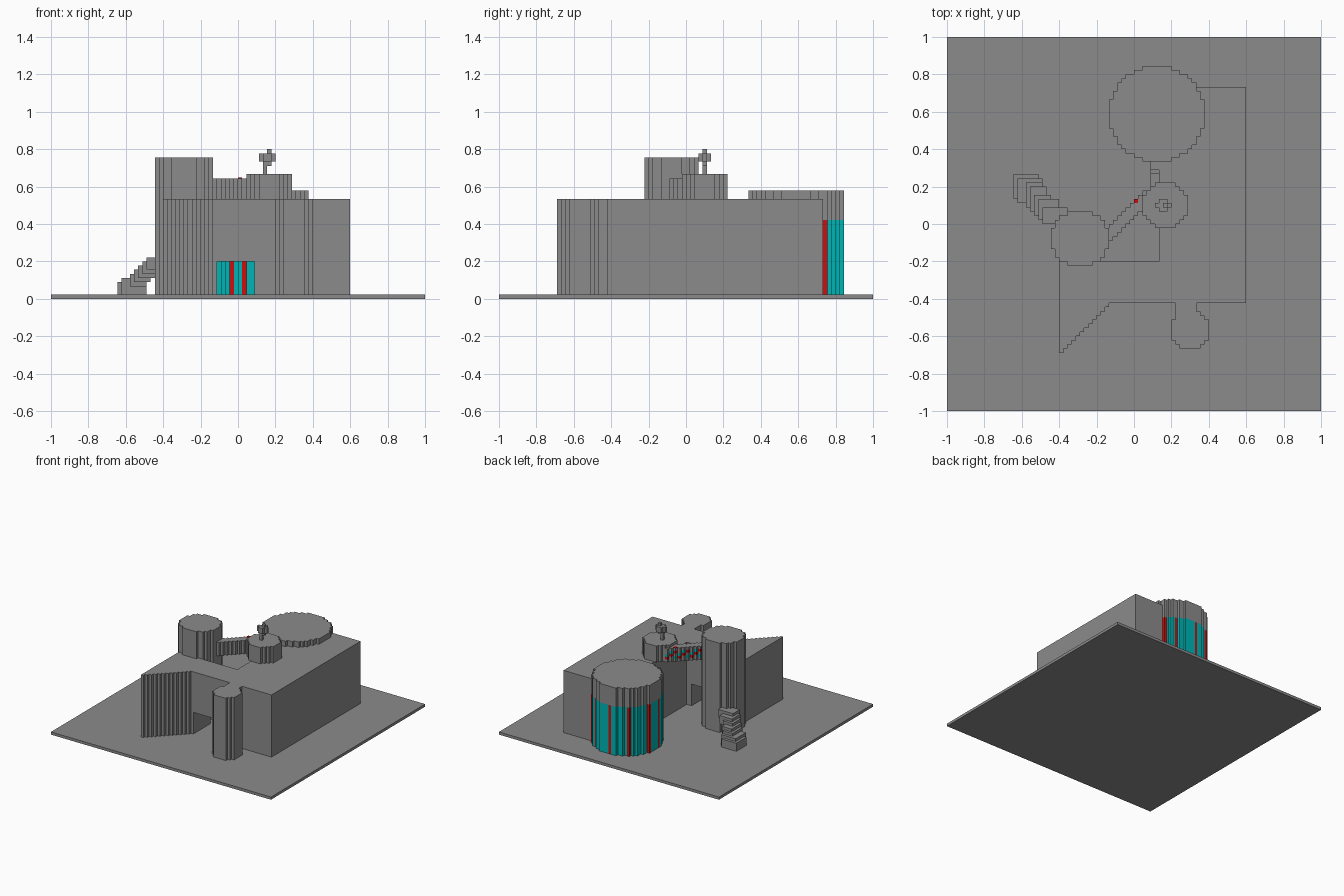
import bpy, bmesh, math

if "Cube" in bpy.data.objects:
    bpy.data.objects.remove(bpy.data.objects["Cube"])

V = 2 / 90          # block size: the whole model is 90 blocks wide
HALF = 45


def material(name, rgb):
    m = bpy.data.materials.new(name)
    m.diffuse_color = (*rgb, 1)
    m.use_nodes = True
    m.node_tree.nodes["Principled BSDF"].inputs["Base Color"].default_value = m.diffuse_color
    return m


MATS = [material("stone_grey", (0.26, 0.26, 0.26)),
        material("teal", (0.0, 0.46, 0.46)),
        material("red", (0.62, 0.004, 0.004))]


def prism(name, cells, z0, z1, rule=None, cuts=()):
    """Extrude a set of grid cells; rule(x, y, z, nx, ny) picks side colours."""
    cells = set(cells)
    bm = bmesh.new()
    levels = sorted({z0, z1, *cuts})

    def quad(pts, mat=0):
        f = bm.faces.new([bm.verts.new(((x - HALF) * V, (y - HALF) * V, z * V))
                          for x, y, z in pts])
        f.material_index = mat

    for x, y in cells:
        ring = [(x, y), (x + 1, y), (x + 1, y + 1), (x, y + 1)]
        quad([(*p, z1) for p in ring])
        quad([(*p, z0) for p in reversed(ring)])
        for i, (nx, ny) in enumerate([(0, -1), (1, 0), (0, 1), (-1, 0)]):
            if (x + nx, y + ny) in cells:
                continue
            a, b = ring[i], ring[(i + 1) % 4]
            for lo, hi in zip(levels, levels[1:]):
                mat = rule(x, y, lo, nx, ny) if rule else 0
                quad([(*a, lo), (*b, lo), (*b, hi), (*a, hi)], mat)
    bmesh.ops.remove_doubles(bm, verts=bm.verts, dist=V * 0.01)
    bmesh.ops.dissolve_limit(bm, angle_limit=0.01, verts=bm.verts, edges=bm.edges,
                             delimit={'MATERIAL'})
    me = bpy.data.meshes.new(name)
    bm.to_mesh(me)
    bm.free()
    for m in MATS:
        me.materials.append(m)
    ob = bpy.data.objects.new(name, me)
    bpy.context.collection.objects.link(ob)
    return ob


def rect(x0, x1, y0, y1):
    return {(x, y) for x in range(x0, x1) for y in range(y0, y1)}


def disc(x0, x1, y0, y1):
    cx, cy, rx, ry = (x0 + x1) / 2, (y0 + y1) / 2, (x1 - x0) / 2, (y1 - y0) / 2
    return {(x, y) for x, y in rect(x0, x1, y0, y1)
            if ((x + .5 - cx) / rx) ** 2 + ((y + .5 - cy) / ry) ** 2 <= 1.01}


# base slab
prism("base_slab", rect(0, 90, 0, 90), 0, 1)

# L-shaped building with wedge wing and front column; gateway through the front wing
drum = disc(39, 62, 60, 83)
body = rect(51, 72, 36, 78) | rect(27, 72, 26, 36)
body |= {(x, y) for x, y in rect(27, 39, 14, 26) if y - 14 >= x - 27}
body |= disc(54, 63, 15, 24) | rect(55, 60, 22, 26)
body -= drum
gate = rect(40, 49, 26, 36)
prism("building_lower", body - gate, 1, 9)
prism("building_upper", body, 9, 24)

# big drum: teal glazing with red uprights below a grey band
STRIPES = [41, 57, 97, 130, 165, 193, 230, 248]
stripe_cells = set()
rim = [c for c in drum if any((c[0] + i, c[1] + j) not in drum
                              for i, j in ((1, 0), (-1, 0), (0, 1), (0, -1)))]
for s in STRIPES:
    a = math.radians(s)
    px, py = 50 + 11 * math.cos(a), 71 + 11 * math.sin(a)
    stripe_cells.add(min(rim, key=lambda c: (c[0] - px) ** 2 + (c[1] - py) ** 2))


def drum_rule(x, y, z, nx, ny):
    if z >= 19:
        return 0
    return 2 if (x, y) in stripe_cells else 1


prism("drum", drum, 1, 26, drum_rule, cuts=(19,))

# tall tower and roof turret
tower = disc(25, 39, 35, 48)
turret = disc(47, 58, 44, 55)
prism("tower", tower - body, 1, 34)
prism("tower_over_roof", tower & body, 24, 34)
prism("turret", turret, 24, 30)

# diagonal walkway with coloured panels on its courtyard side
walk = {(x, y) for x, y in rect(38, 48, 38, 54) if x + 2 <= y <= x + 5}
walk -= tower | turret


def walk_rule(x, y, z, nx, ny):
    if (nx == -1 or ny == 1) and 24 < z < 28:
        return (2, 1, 0)[(x + z) % 3]
    return 0


prism("walkway", walk, 24, 29, walk_rule, cuts=range(25, 29))
prism("walkway_marker", {(45, 50)}, 29, 29.2, lambda *a: 2)
bpy.data.objects["walkway_marker"].data.polygons.foreach_set("material_index", [2] * 6)

# small stepped link between turret and drum
for i, (y0, y1, top) in enumerate([(54, 57, 22), (57, 58, 23), (58, 61, 24)]):
    prism(f"link_step_{i}", rect(49, 51, y0, y1) - drum, 18, top)

# curved stair rising to the tower: left, right, near, far, bottom, top
STEPS = [(16, 22, 51, 57, 1, 4), (17, 23, 50, 56, 1, 5), (19, 23, 49, 55, 3, 6),
         (20, 24, 48, 54, 4, 7), (21, 25, 47, 52, 5, 8), (22, 27, 46, 51, 6, 9),
         (23, 29, 45, 49, 7, 10)]
for i, (x0, x1, y0, y1, z0, z1) in enumerate(STEPS):
    prism(f"stair_step_{i}", rect(x0, x1, y0, y1) - tower, z0, z1)

# little tree on the turret
prism("tree_trunk", rect(51, 52, 49, 50), 30, 33)
prism("tree_crown_wide", rect(50, 54, 49, 50), 33, 35)
prism("tree_crown_deep", rect(51, 53, 48, 51), 33, 35)
prism("tree_crown_top", rect(52, 53, 49, 50), 35, 36)
prism("tree_crown_low", rect(51, 53, 49, 50), 32, 33)
